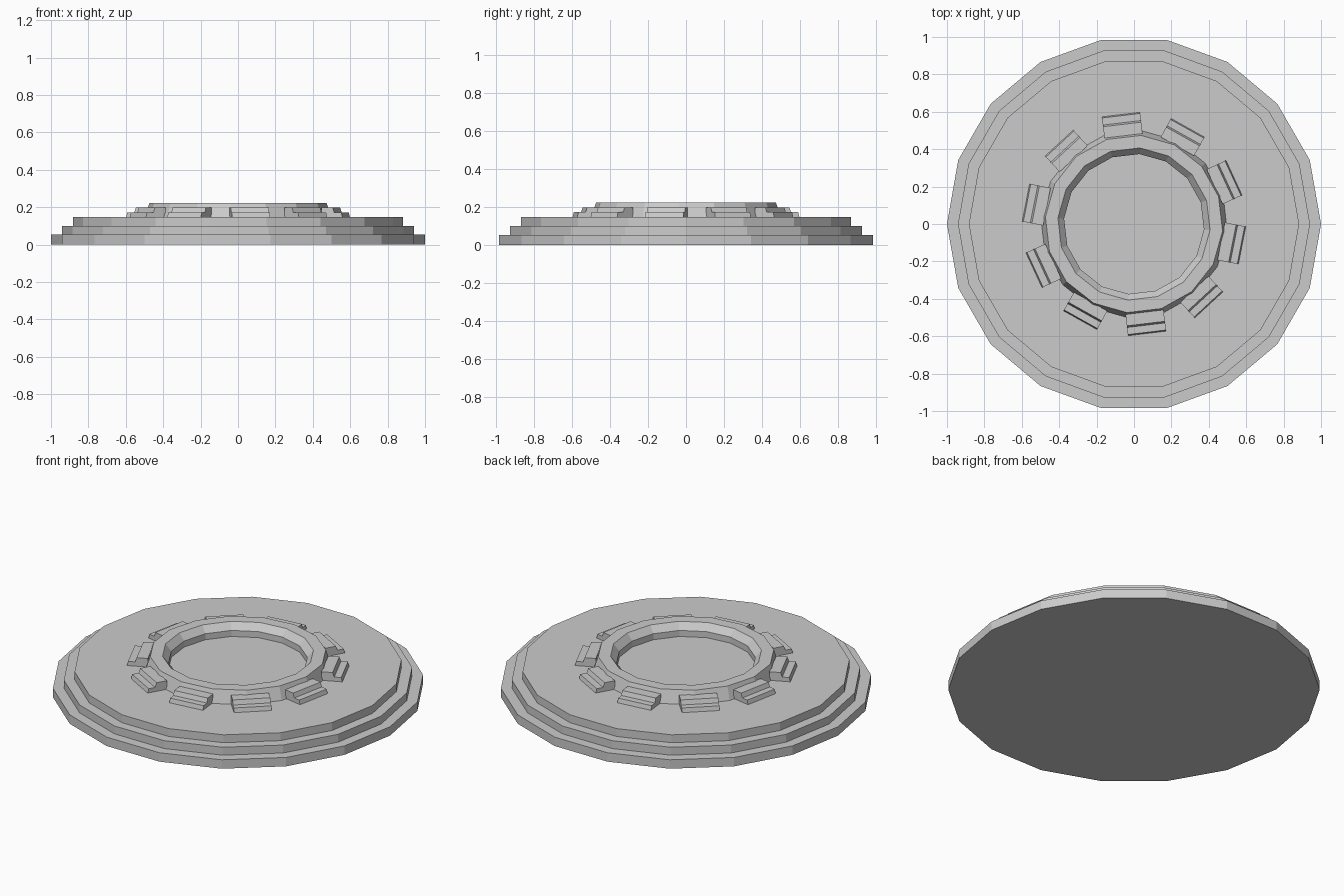
import bpy, bmesh, math
from mathutils import Matrix

if "Cube" in bpy.data.objects:
    bpy.data.objects.remove(bpy.data.objects["Cube"])


def make_object(name, bm):
    bmesh.ops.recalc_face_normals(bm, faces=bm.faces)
    mesh = bpy.data.meshes.new(name)
    bm.to_mesh(mesh)
    bm.free()
    obj = bpy.data.objects.new(name, mesh)
    bpy.context.collection.objects.link(obj)
    return obj


def lathe(name, profile, sides, phase=0.0, closed=False):
    """Turn an (r, z) profile about z; open profiles get end caps."""
    bm = bmesh.new()
    rings = []
    for r, z in profile:
        angles = [math.radians(phase) + 2 * math.pi * i / sides for i in range(sides)]
        rings.append([bm.verts.new((r * math.cos(a), r * math.sin(a), z)) for a in angles])
    pairs = list(zip(rings, rings[1:]))
    if closed:
        pairs.append((rings[-1], rings[0]))
    else:
        bm.faces.new(rings[0])
        bm.faces.new(rings[-1])
    for a, b in pairs:
        for i in range(sides):
            j = (i + 1) % sides
            bm.faces.new((a[i], a[j], b[j], b[i]))
    return make_object(name, bm)


def stepped_block(name, profile, width, angle):
    """Extrude an (r, z) profile sideways and swing it round to an angle."""
    bm = bmesh.new()
    ends = [[bm.verts.new((r, s * width / 2, z)) for r, z in profile] for s in (-1, 1)]
    n = len(profile)
    for end in ends:
        bm.faces.new(end)
    for i in range(n):
        j = (i + 1) % n
        bm.faces.new((ends[0][i], ends[0][j], ends[1][j], ends[1][i]))
    bm.transform(Matrix.Rotation(math.radians(angle), 4, 'Z'))
    return make_object(name, bm)


# Three-tier 18-sided plinth
lathe("stepped_base", [(1.0, 0), (1.0, 0.053), (0.941, 0.053), (0.941, 0.1),
                       (0.883, 0.1), (0.883, 0.147)], 18)

# Raised collar with sloped outside and bevelled inner lip
lathe("collar_ring", [(0.503, 0.14), (0.475, 0.222), (0.408, 0.222),
                      (0.375, 0.183), (0.375, 0.14)], 16, -4.5, closed=True)

# Ten small two-step blocks around the collar
step_profile = [(0.475, 0.14), (0.591, 0.14), (0.583, 0.172),
                (0.545, 0.172), (0.536, 0.198), (0.475, 0.198)]
for k in range(10):
    stepped_block(f"step_block_{k + 1}", step_profile, 0.205, -11.2 + 36 * k)
